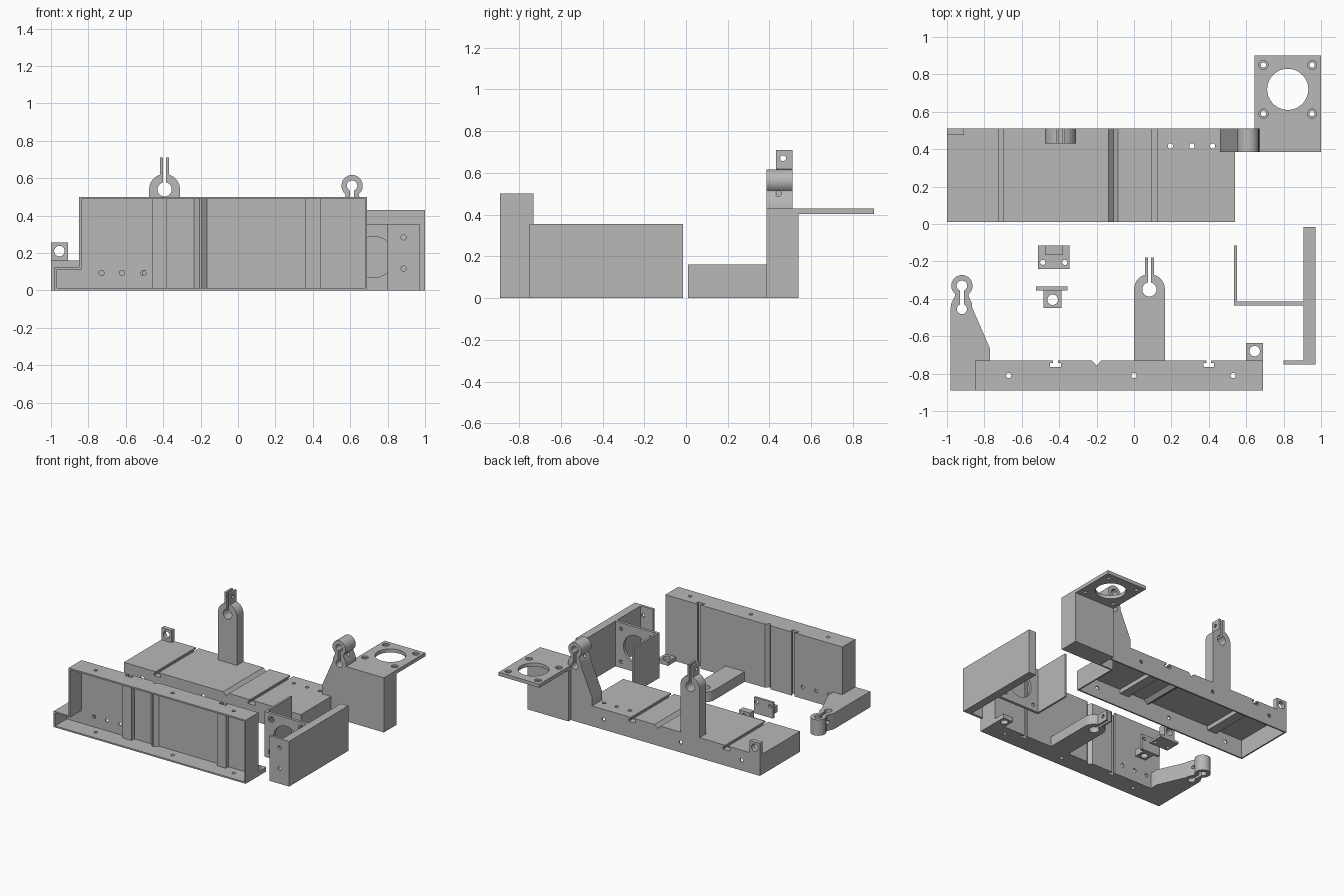
import bpy, bmesh, math
from mathutils import Vector

if "Cube" in bpy.data.objects:
    bpy.data.objects.remove(bpy.data.objects["Cube"])

grey = bpy.data.materials.new("plain grey")
grey.diffuse_color = (0.48, 0.48, 0.48, 1)
grey.use_nodes = True
grey.node_tree.nodes["Principled BSDF"].inputs["Base Color"].default_value = grey.diffuse_color


def prism(name, pts, lo, hi, axis="z"):
    """Extrude a 2D outline along an axis: z uses (x,y), y uses (x,z), x uses (y,z)."""
    place = {"z": lambda a, b, h: (a, b, h),
             "y": lambda a, b, h: (a, h, b),
             "x": lambda a, b, h: (h, a, b)}[axis]
    bm = bmesh.new()
    low = [bm.verts.new(place(a, b, lo)) for a, b in pts]
    high = [bm.verts.new(place(a, b, hi)) for a, b in pts]
    bm.faces.new(low)
    bm.faces.new(high)
    n = len(pts)
    for i in range(n):
        j = (i + 1) % n
        bm.faces.new((low[i], low[j], high[j], high[i]))
    bmesh.ops.recalc_face_normals(bm, faces=bm.faces[:])
    me = bpy.data.meshes.new(name)
    bm.to_mesh(me)
    bm.free()
    me.materials.append(grey)
    ob = bpy.data.objects.new(name, me)
    bpy.context.collection.objects.link(ob)
    return ob


def box(name, x0, x1, y0, y1, z0, z1):
    return prism(name, [(x0, y0), (x1, y0), (x1, y1), (x0, y1)], z0, z1)


def arc(cx, cy, r, a0, a1, n=24):
    return [(cx + r * math.cos(math.radians(a0 + (a1 - a0) * i / n)),
             cy + r * math.sin(math.radians(a0 + (a1 - a0) * i / n))) for i in range(n + 1)]


def rod(cx, cy, r, lo, hi, axis="z", n=32):
    return prism("rod", arc(cx, cy, r, 0, 360, n)[:-1], lo, hi, axis)


def combine(ob, tool, op="DIFFERENCE"):
    m = ob.modifiers.new("b", "BOOLEAN")
    m.operation, m.solver, m.object = op, "EXACT", tool
    bpy.context.view_layer.update()
    me = bpy.data.meshes.new_from_object(ob.evaluated_get(bpy.context.evaluated_depsgraph_get()))
    ob.modifiers.clear()
    ob.data = me
    bpy.data.objects.remove(tool)


def cut(ob, *tools):
    for t in tools:
        combine(ob, t)


def add(ob, *tools):
    for t in tools:
        combine(ob, t, "UNION")


def finish(ob):
    bpy.ops.object.select_all(action="DESELECT")
    ob.select_set(True)
    bpy.context.view_layer.objects.active = ob
    bpy.ops.object.shade_smooth_by_angle(angle=math.radians(30))


# --- tray shell, open to the front, with a low extension on its left ---
def shell_outline(t):
    return [(-0.98 + t, t), (0.69 - t, t), (0.69 - t, 0.5 - t),
            (-0.85 + t, 0.5 - t), (-0.85 + t, 0.125 - t), (-0.98 + t, 0.125 - t)]


tray = prism("upright_tray", shell_outline(0), -0.89, -0.73, "y")
cut(tray, prism("cavity", shell_outline(0.012), -0.95, -0.745, "y"))

# ribs behind the slots and the groove
for x in (-0.42, 0.40):
    add(tray, box("rib", x - 0.04, x + 0.04, -0.778, -0.738, 0.005, 0.495))
add(tray, prism("groove_rib", [(-0.235, -0.738), (-0.235, -0.748), (-0.205, -0.772),
                               (-0.195, -0.772), (-0.165, -0.748), (-0.165, -0.738)], 0.005, 0.495))

# centre arm with split clamp
arm = prism("arm", [(0, -0.74)] + [(0.165, -0.74)] + arc(0.0825, -0.35, 0.0825, 0, 180), 0, 0.08)
add(arm, box("tabs", 0.06, 0.108, -0.30, -0.18, 0, 0.08))
cut(arm, rod(0.0825, -0.35, 0.038, -0.1, 0.2),
    box("split", 0.075, 0.092, -0.345, -0.1, -0.1, 0.2),
    rod(-0.22, 0.045, 0.014, 0, 0.2, "x", 20))

# end arm with keyhole clamp
outline = ([(-0.98, -0.74), (-0.77, -0.74), (-0.77, -0.665), (-0.866, -0.445),
            (-0.866, -0.425), (-0.885, -0.385)]
           + arc(-0.92, -0.33, 0.057, -50, 230)
           + [(-0.957, -0.385), (-0.977, -0.425), (-0.98, -0.445)])
end_arm = prism("end_arm", outline, 0, 0.125)
cut(end_arm, rod(-0.92, -0.33, 0.028, -0.1, 0.2), rod(-0.92, -0.455, 0.027, -0.1, 0.2),
    box("split", -0.931, -0.909, -0.45, -0.34, -0.1, 0.2),
    rod(-0.39, 0.068, 0.014, -1.1, -0.8, "x", 20))

# pivot lug at the far end
lug = box("lug", 0.60, 0.69, -0.74, -0.635, 0, 0.035)
cut(lug, rod(0.645, -0.68, 0.028, -0.1, 0.2))
add(tray, arm, end_arm, lug)

# slots, groove and screw holes
for x in (-0.42, 0.40):
    cut(tray, box("slot_neck", x - 0.013, x + 0.013, -0.75, -0.70, -0.1, 0.6),
        box("slot_head", x - 0.029, x + 0.029, -0.765, -0.743, -0.1, 0.6))
cut(tray, prism("groove", [(-0.235, -0.72), (-0.20, -0.757), (-0.165, -0.72)], -0.1, 0.6))
for x in (-0.67, 0.0, 0.53):
    cut(tray, rod(x, -0.81, 0.014, -0.1, 0.6, "z", 20))
for x in (-0.73, -0.62, -0.505):
    cut(tray, rod(x, 0.093, 0.014, -0.85, -0.70, "y", 20))
finish(tray)

# --- mirrored second tray lying on its open side ---
lying = tray.copy()
lying.data = tray.data.copy()
lying.name = "lying_tray"
bpy.context.collection.objects.link(lying)
for v in lying.data.vertices:
    x, y, z = v.co
    v.co = Vector((-0.31 - x, 0.51 - z, y + 0.89))
lying.data.flip_normals()
finish(lying)

# --- upright motor bracket ---
bracket = box("motor_bracket", 0.905, 0.97, -0.75, -0.015, 0, 0.355)
add(bracket, box("plate", 0.535, 0.92, -0.437, -0.415, 0, 0.355),
    box("flange", 0.535, 0.55, -0.43, -0.115, 0, 0.355),
    box("lip", 0.80, 0.92, -0.75, -0.73, 0, 0.355))
cut(bracket, rod(0.725, 0.178, 0.11, -0.5, -0.3, "y", 48))
for dx in (-0.13, 0.13):
    for dz in (-0.13, 0.13):
        cut(bracket, rod(0.725 + dx, 0.178 + dz, 0.014, -0.5, -0.3, "y", 20),
            rod(0.725 + dx, 0.178 + dz, 0.025, -0.5, -0.427, "y", 20))
for z in (0.117, 0.283):
    cut(bracket, rod(0.885, z, 0.014, -0.8, -0.7, "y", 20))
finish(bracket)

# --- motor stand with overhanging top plate ---
stand = box("motor_stand", 0.645, 1.0, 0.385, 0.54, 0, 0.42)
add(stand, box("top_plate", 0.645, 1.0, 0.385, 0.90, 0.402, 0.43))
cut(stand, rod(0.822, 0.72, 0.11, 0.3, 0.5, "z", 48))
for x in (0.692, 0.952):
    for y in (0.59, 0.85):
        cut(stand, rod(x, y, 0.014, 0.39, 0.5, "z", 20), rod(x, y, 0.025, 0.416, 0.5, "z", 20))
finish(stand)

# --- two small nut holders: one flat, one upright ---
flat = box("flat_holder", -0.513, -0.345, -0.24, -0.115, 0, 0.02)
add(flat, box("block", -0.475, -0.38, -0.167, -0.115, 0.01, 0.115))
cut(flat, rod(-0.428, 0.069, 0.028, -0.3, 0, "y"))
for x in (-0.488, -0.37):
    cut(flat, rod(x, -0.205, 0.014, -0.1, 0.1, "z", 20))
finish(flat)

upright = box("upright_holder", -0.523, -0.355, -0.355, -0.335, 0, 0.125)
add(upright, box("block", -0.483, -0.388, -0.45, -0.345, 0, 0.052))
cut(upright, rod(-0.435, -0.405, 0.028, -0.1, 0.2))
for x in (-0.498, -0.38):
    cut(upright, rod(x, 0.09, 0.014, -0.4, -0.3, "y", 20))
finish(upright)
